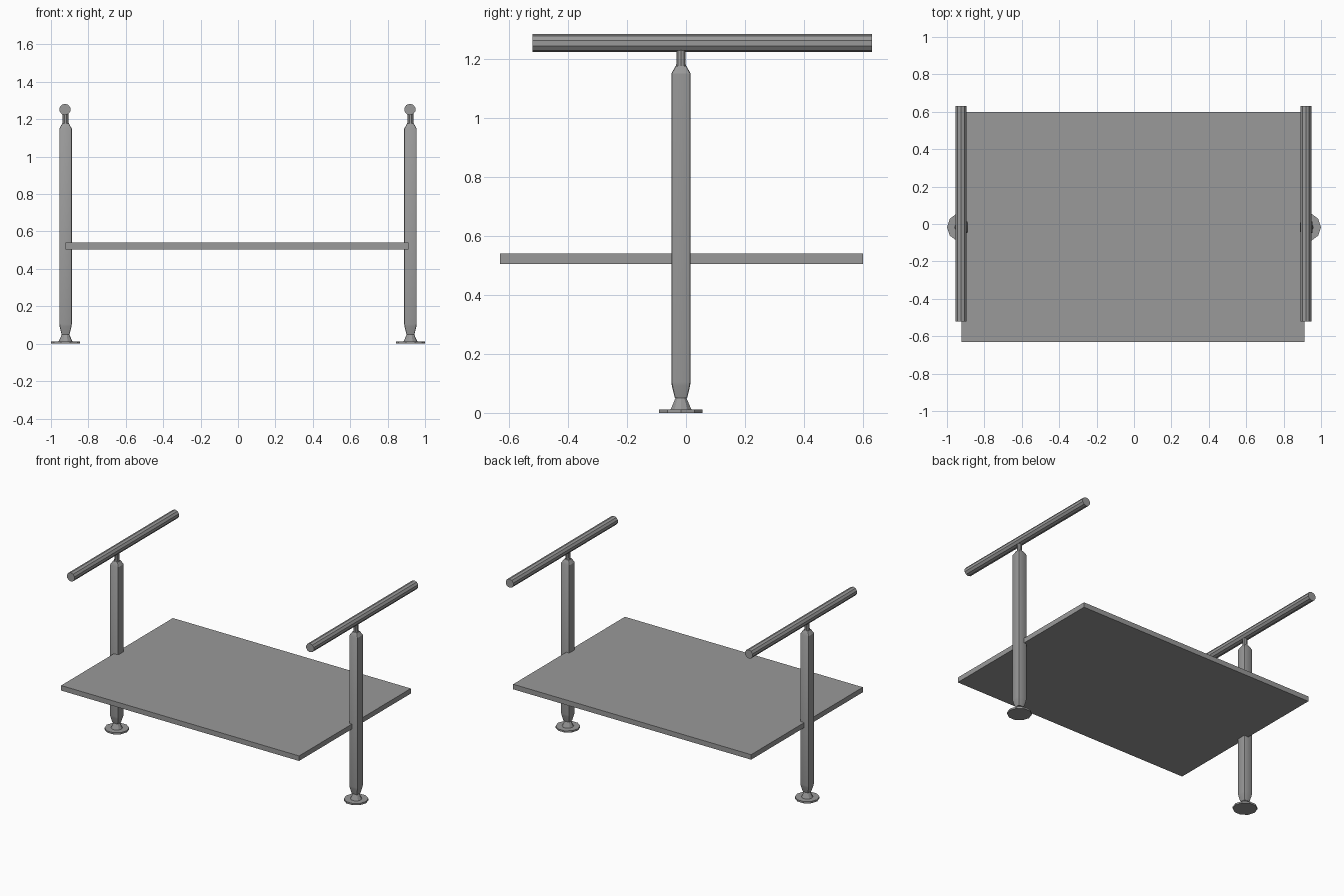
import bpy, bmesh, math
from mathutils import Matrix

cube = bpy.data.objects.get("Cube")
if cube:
    bpy.data.objects.remove(cube)

steel = bpy.data.materials.new("grey_steel")
steel.use_nodes = True
colour = (0.32, 0.32, 0.32, 1)
steel.diffuse_color = colour
steel.node_tree.nodes["Principled BSDF"].inputs["Base Color"].default_value = colour


def finish(name, bm, location, smooth=False):
    bmesh.ops.recalc_face_normals(bm, faces=bm.faces)
    mesh = bpy.data.meshes.new(name)
    bm.to_mesh(mesh)
    bm.free()
    mesh.materials.append(steel)
    obj = bpy.data.objects.new(name, mesh)
    obj.location = location
    bpy.context.collection.objects.link(obj)
    if smooth:
        bpy.ops.object.select_all(action='DESELECT')
        obj.select_set(True)
        bpy.context.view_layer.objects.active = obj
        bpy.ops.object.shade_smooth_by_angle(angle=math.radians(30))
    return obj


def loft(name, outline, levels, location, smooth=False):
    """Stack a scaled outline at each (scale, z) level and cap both ends."""
    bm = bmesh.new()
    rings = [[bm.verts.new((x * s, y * s, z)) for x, y in outline] for s, z in levels]
    n = len(outline)
    for low, high in zip(rings, rings[1:]):
        for i in range(n):
            j = (i + 1) % n
            bm.faces.new((low[i], low[j], high[j], high[i]))
    bm.faces.new(rings[0])
    bm.faces.new(rings[-1])
    return finish(name, bm, location, smooth)


def regular(sides):
    turn = 2 * math.pi / sides
    return [(math.cos(i * turn), math.sin(i * turn)) for i in range(sides)]


def rounded_rectangle(half_x, half_y, r, steps=2):
    points = []
    for quarter, (sx, sy) in enumerate([(1, 1), (-1, 1), (-1, -1), (1, -1)]):
        for k in range(steps + 1):
            a = (quarter + k / steps) * math.pi / 2
            points.append((sx * (half_x - r) + r * math.cos(a),
                           sy * (half_y - r) + r * math.sin(a)))
    return points


# Flat board between the posts
bm = bmesh.new()
bmesh.ops.create_cube(bm, size=1, matrix=Matrix.Diagonal((1.834, 1.23, 0.035, 1)))
finish("board", bm, (-0.005, -0.015, 0.5225))

decagon = regular(10)
post_outline = rounded_rectangle(0.0335, 0.0325, 0.008)
CENTRE_Y = -0.017

for side, x in (("right", -0.922), ("left", 0.922)):
    at = (x, CENTRE_Y, 0)
    # Round foot with a flared collar
    loft(side + "_foot_plate", decagon, [(0.0775, 0), (0.0775, 0.012)], at)
    loft(side + "_foot_collar", decagon,
         [(0.037, 0.012), (0.034, 0.018), (0.019, 0.052)], at, True)
    # Post with tapered ends
    loft(side + "_post", post_outline,
         [(0.64, 0.05), (0.95, 0.092), (1, 0.105), (1, 1.15), (0.55, 1.176)], at, True)
    # Neck holding the rail
    loft(side + "_neck", decagon, [(0.018, 1.17), (0.016, 1.19), (0.016, 1.235)], at, True)
    # Hand rail running front to back, one vertex line on top
    rail = loft(side + "_rail", [(px, py) for py, px in decagon],
                [(0.0305, -0.575), (0.0305, 0.575)], (x - 0.003, 0.055, 1.2525))
    rail.rotation_euler.x = math.pi / 2
